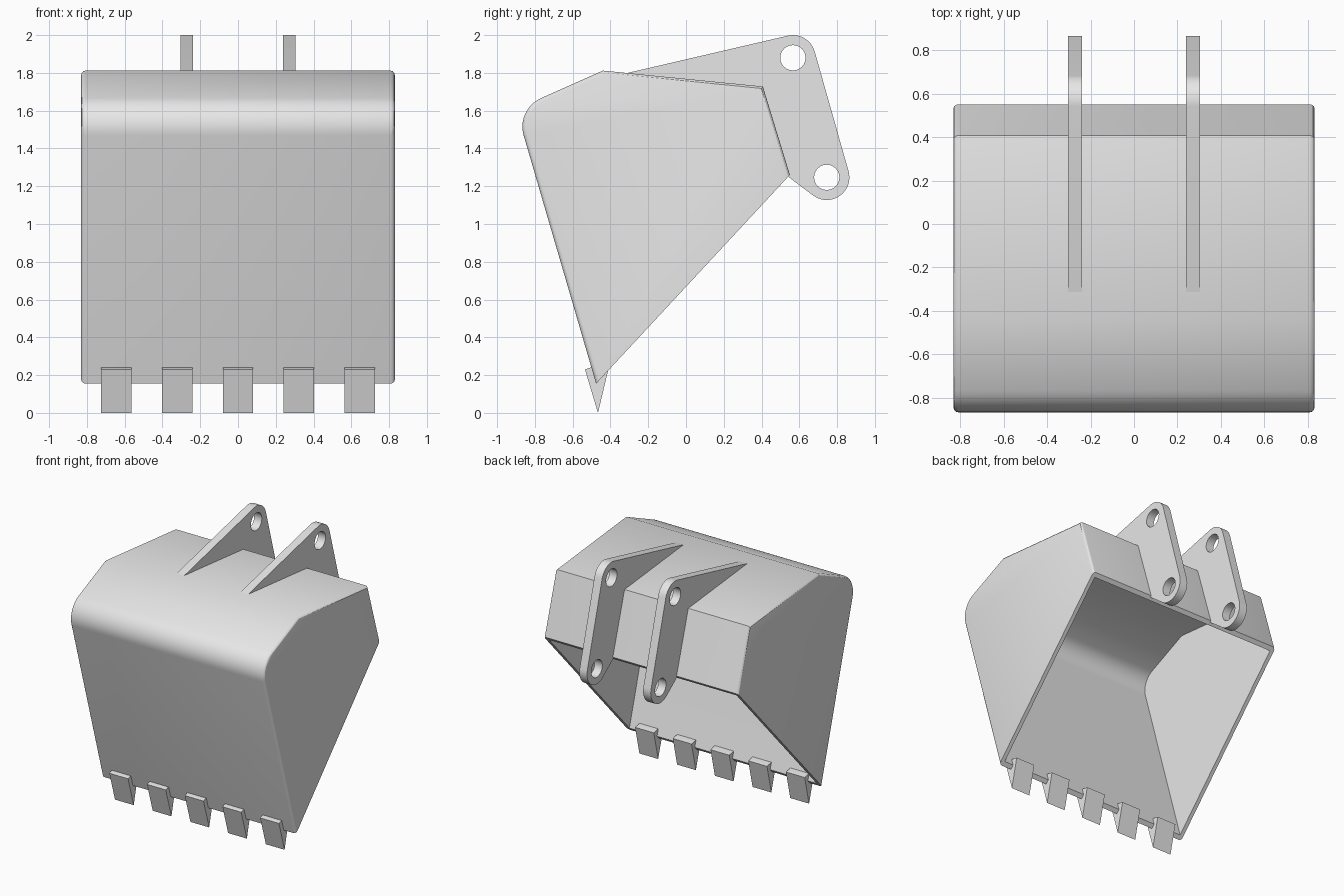
import bpy, bmesh
from math import cos, sin, radians, pi
from mathutils import Vector, Matrix

if "Cube" in bpy.data.objects:
    bpy.data.objects.remove(bpy.data.objects["Cube"])

steel = bpy.data.materials.new("steel grey")
steel.use_nodes = True
GREY = (0.8, 0.8, 0.8, 1)
steel.diffuse_color = GREY
steel.node_tree.nodes["Principled BSDF"].inputs["Base Color"].default_value = GREY


def arc(center, radius, start, end, steps):
    """Points on an arc, angles in degrees."""
    angles = [radians(start + (end - start) * i / steps) for i in range(steps + 1)]
    return [Vector((center[0] + radius * cos(a), center[1] + radius * sin(a))) for a in angles]


def inset(points, distances):
    """Move each edge of a clockwise closed profile inward by its own distance."""
    lines = []
    for i, p in enumerate(points):
        d = (points[(i + 1) % len(points)] - p).normalized()
        lines.append((p + Vector((d.y, -d.x)) * distances[i], d))
    result = []
    for i, (p, d) in enumerate(lines):
        q, e = lines[i - 1]
        s = (p - q).cross(d) / e.cross(d) if hasattr(p, "cross") else 0
        result.append(q + e * s)
    return result


def prism(bm, points, x0, x1):
    """Extrude a (y, z) profile along x; returns the side faces, one per edge."""
    a = [bm.verts.new((x0, *p)) for p in points]
    b = [bm.verts.new((x1, *p)) for p in points]
    n = len(points)
    bm.faces.new(a)
    bm.faces.new(b[::-1])
    return [bm.faces.new((a[i], b[i], b[(i + 1) % n], a[(i + 1) % n])) for i in range(n)]


def finish(obj, angle=35):
    obj.data.materials.clear()
    obj.data.materials.append(steel)
    bpy.ops.object.select_all(action="DESELECT")
    obj.select_set(True)
    bpy.context.view_layer.objects.active = obj
    bpy.ops.object.shade_smooth_by_angle(angle=radians(angle))


def mesh_object(name, bm, angle=35):
    bmesh.ops.recalc_face_normals(bm, faces=bm.faces)
    mesh = bpy.data.meshes.new(name)
    bm.to_mesh(mesh)
    bm.free()
    obj = bpy.data.objects.new(name, mesh)
    bpy.context.collection.objects.link(obj)
    finish(obj, angle)
    return obj


# Bucket shell: hollow prism, open along the last profile edge
HALF, WALL = 0.83, 0.03
outer = [Vector((-0.476, 0.155))] + arc((-0.70, 1.515), 0.166, 196.5, 113.6, 10)
outer += [Vector(p) for p in ((-0.44, 1.812), (0.407, 1.728), (0.55, 1.26))]
inner = inset(outer, [WALL] * (len(outer) - 1) + [0])

bm = bmesh.new()
mouth_out = prism(bm, outer, -HALF, HALF)[-1]
mouth_in = prism(bm, inner, -HALF + WALL, HALF - WALL)[-1]
vo, vi = list(mouth_out.verts), list(mouth_in.verts)
bmesh.ops.delete(bm, geom=[mouth_out, mouth_in], context="FACES_ONLY")
for i in range(4):
    j = (i + 1) % 4
    bm.faces.new((vo[i], vo[j], vi[j], vi[i]))
bmesh.ops.recalc_face_normals(bm, faces=bm.faces)
rim = {e for e in bm.edges if e.verts[0] in vo and e.verts[1] in vo}
side_edges = [e for e in bm.edges
              if e not in rim and all(abs(abs(v.co.x) - HALF) < 1e-4 for v in e.verts)
              and e.verts[0].co.x * e.verts[1].co.x > 0]
bmesh.ops.bevel(bm, geom=side_edges, offset=0.022, offset_type="OFFSET", segments=3,
                profile=0.5, affect="EDGES", clamp_overlap=True)
mesh_object("bucket_shell", bm, 30)

# Mounting ears: plates with two pin holes each
PIN_TOP, PIN_LOW = (0.566, 1.88), (0.745, 1.247)
ear = [Vector((-0.33, 1.795))]
ear += arc(PIN_TOP, 0.12, 102, 16, 12) + arc(PIN_LOW, 0.12, 16, -125, 18)
ear += [Vector((0.535, 1.255)), Vector((0.395, 1.715)), Vector((-0.33, 1.787))]
holes = [arc(c, 0.067, 0, 360 - 15, 23) for c in (PIN_TOP, PIN_LOW)]
for name, x in (("left_ear", 0.272), ("right_ear", -0.272)):
    curve = bpy.data.curves.new(name, "CURVE")
    curve.dimensions = "2D"
    curve.fill_mode = "BOTH"
    curve.extrude = 0.0325
    for points in [ear] + holes:
        spline = curve.splines.new("POLY")
        spline.points.add(len(points) - 1)
        for sp, p in zip(spline.points, points):
            sp.co = (p.x, p.y, 0, 1)
        spline.use_cyclic_u = True
    helper = bpy.data.objects.new(name + "_outline", curve)
    bpy.context.collection.objects.link(helper)
    bpy.context.view_layer.update()
    bm = bmesh.new()
    bm.from_mesh(helper.to_mesh())
    bpy.data.objects.remove(helper)
    # local x, y, z become world y, z, x
    turn = Matrix(((0, 0, 1, x), (1, 0, 0, 0), (0, 1, 0, 0), (0, 0, 0, 1)))
    bmesh.ops.transform(bm, matrix=turn, verts=bm.verts)
    bmesh.ops.remove_doubles(bm, verts=bm.verts, dist=1e-4)
    mesh_object(name, bm)

# Teeth: wedges along the cutting edge
wedge = [Vector(p) for p in ((-0.466, 0), (-0.535, 0.23), (-0.505, 0.24), (-0.413, 0.222))]
for i in range(5):
    bm = bmesh.new()
    x = (i - 2) * 0.322
    prism(bm, wedge, x - 0.08, x + 0.08)
    mesh_object(f"tooth_{i + 1}", bm)
